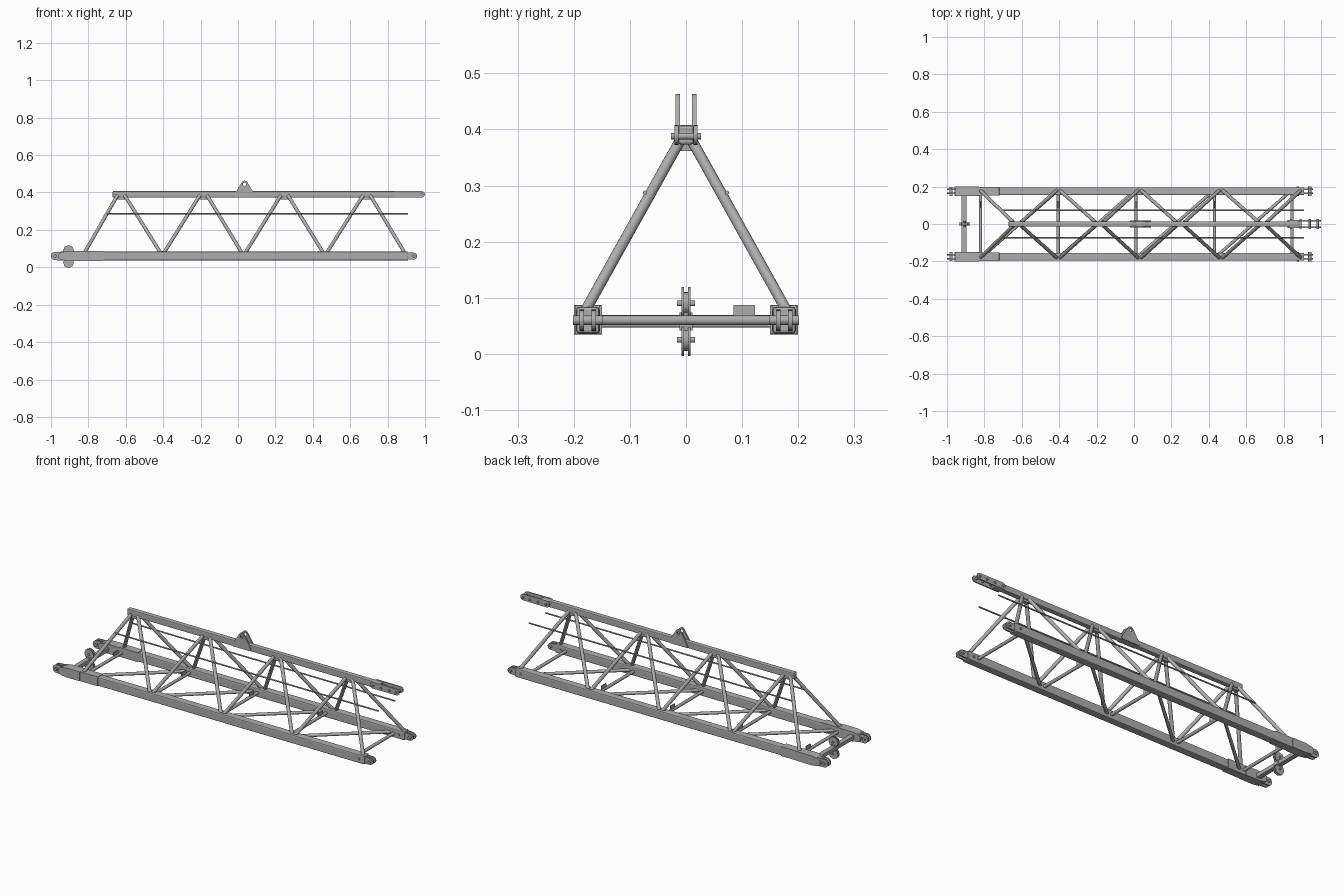
import bpy, math
from mathutils import Vector
from mathutils.geometry import convex_hull_2d

cube = bpy.data.objects.get("Cube")
if cube:
    bpy.data.objects.remove(cube, do_unlink=True)

steel = bpy.data.materials.new("grey_steel")
steel.use_nodes = True
GREY = (0.42, 0.42, 0.42, 1)
steel.diffuse_color = GREY
steel.node_tree.nodes["Principled BSDF"].inputs["Base Color"].default_value = GREY


def box(name, x, y, z, bevel=0):
    """Box from three (min, max) ranges."""
    bpy.ops.mesh.primitive_cube_add(size=1, location=[sum(r) / 2 for r in (x, y, z)])
    o = bpy.context.object
    o.name = name
    o.scale = [abs(r[1] - r[0]) for r in (x, y, z)]
    bpy.ops.object.transform_apply(location=False, rotation=False, scale=True)
    o.data.materials.append(steel)
    if bevel:
        m = o.modifiers.new("bevel", "BEVEL")
        m.width, m.segments = bevel, 2
    return o


def tube(name, a, b, r, sides=16):
    """Round bar between two points."""
    a, b = Vector(a), Vector(b)
    d = b - a
    bpy.ops.mesh.primitive_cylinder_add(vertices=sides, radius=r, depth=d.length, location=(a + b) / 2)
    o = bpy.context.object
    o.name = name
    o.rotation_euler = d.to_track_quat("Z", "Y").to_euler()
    o.data.materials.append(steel)
    bpy.ops.object.shade_smooth_by_angle(angle=math.radians(40))
    return o


def circle(x, z, r, n=20):
    return [Vector((x + r * math.cos(t * math.tau / n), z + r * math.sin(t * math.tau / n))) for t in range(n)]


def plate(name, circles, y, thick, holes=(), n=20):
    """Upright plate: hull around circles in x and z, with round holes."""
    pts = [p for c in circles for p in circle(*c, n)]
    loops = [[pts[i] for i in convex_hull_2d(pts)]] + [circle(*h) for h in holes]
    cu = bpy.data.curves.new(name, "CURVE")
    cu.dimensions, cu.fill_mode, cu.extrude = "2D", "BOTH", thick / 2
    for loop in loops:
        s = cu.splines.new("POLY")
        s.points.add(len(loop) - 1)
        for p, v in zip(s.points, loop):
            p.co = (v.x, v.y, 0, 1)
        s.use_cyclic_u = True
    tmp = bpy.data.objects.new(name + "_outline", cu)
    bpy.context.collection.objects.link(tmp)
    bpy.context.view_layer.update()
    mesh = bpy.data.meshes.new_from_object(tmp.evaluated_get(bpy.context.evaluated_depsgraph_get()))
    bpy.data.objects.remove(tmp, do_unlink=True)
    o = bpy.data.objects.new(name, mesh)
    bpy.context.collection.objects.link(o)
    o.rotation_euler.x = math.pi / 2
    o.location.y = y
    mesh.materials.clear()
    mesh.materials.append(steel)
    return o


def pin(name, x, y, z, half, r):
    tube(name, (x, y - half, z), (x, y + half, z), r)


BOTTOM = [-0.83, -0.405, 0.03, 0.465, 0.9]
TOP = [-0.625, -0.185, 0.248, 0.688]
CROSS = [-0.82, -0.405, 0.01, 0.43, 0.845]
Z = 0.06

for side, s in (("right", -1), ("left", 1)):
    y = s * 0.175
    # Lower chord with heavier sleeve and tapered head
    box(f"{side}_lower_chord", (-0.83, 0.91), (y - 0.021, y + 0.021), (0.036, 0.084), 0.006)
    plate(f"{side}_chord_sleeve", [(-0.722, 0.037, 0.002), (-0.722, 0.085, 0.002),
          (-0.83, 0.037, 0.002), (-0.83, 0.085, 0.002)], y, 0.044)
    plate(f"{side}_chord_head", [(-0.83, 0.037, 0.002), (-0.83, 0.085, 0.002), (-0.91, 0.037, 0.002),
          (-0.91, 0.085, 0.002), (-0.94, 0.06, 0.021)], y, 0.05)
    for k in (-1, 1):
        # Connecting lugs at both chord ends
        plate(f"{side}_rear_lug", [(-0.978, Z, 0.022), (-0.92, Z, 0.024)], y + k * 0.011, 0.008, [(-0.978, Z, 0.007)])
        plate(f"{side}_front_lug", [(0.94, Z, 0.018), (0.87, Z, 0.02)], y + k * 0.011, 0.008)
    pin(f"{side}_rear_pin", -0.978, y, Z, 0.024, 0.0085)
    pin(f"{side}_front_pin", 0.94, y, Z, 0.026, 0.0085)
    pin(f"{side}_front_bolt", 0.875, y, Z, 0.026, 0.006)

    # Side lacing between the lower and upper chords
    for i, t in enumerate(TOP):
        for k, b in ((-1, BOTTOM[i]), (1, BOTTOM[i + 1])):
            tube(f"{side}_side_brace", (b - k * 0.008, s * 0.18, 0.076), (t + k * 0.02, s * 0.009, 0.383), 0.0095)
    # Thin guide rope
    tube(f"{side}_guide_rope", (-0.7, s * 0.073, 0.287), (0.91, s * 0.073, 0.287), 0.004, 8)

# Floor lacing
for i, x in enumerate(CROSS):
    tube("floor_cross_bar", (x, -0.17, Z), (x, 0.17, Z), 0.0085)
    if i < 4:
        tube("floor_diagonal", (x + 0.02, -0.165, Z), (CROSS[i + 1] - 0.02, 0.165, Z), 0.0085)
        box("floor_bracket", (x - 0.003, x + 0.003), (0.085, 0.123), (0.064, 0.087))

# End beam carrying the pair of rollers
box("end_beam", (-0.922, -0.895), (-0.155, 0.155), (0.047, 0.069), 0.003)
for z in (0.025, 0.09):
    for k in (-1, 1):
        plate("roller_flange", [(-0.906, z, 0.029)], k * 0.006, 0.004, n=8)
    plate("roller_core", [(-0.906, z, 0.02)], 0, 0.012)
    pin("roller_pin", -0.906, 0, z, 0.016, 0.005)
box("roller_mount", (-0.92, -0.892), (-0.012, 0.012), (0.042, 0.074))

# Upper chord with node gussets
box("upper_chord", (-0.67, 0.88), (-0.014, 0.014), (0.373, 0.408), 0.005)
for t in TOP:
    box("node_gusset", (t - 0.022, t + 0.022), (-0.01, 0.01), (0.362, 0.378))

for k in (-1, 1):
    # Fork at the upper chord end
    plate("upper_fork_plate", [(0.84, 0.39, 0.018), (0.982, 0.39, 0.017)], k * 0.017, 0.007,
          [(0.982, 0.39, 0.006)])
    # Triangular lifting eye
    plate("lifting_eye", [(-0.017, 0.38, 0.004), (-0.014, 0.392, 0.004), (0.035, 0.446, 0.017),
          (0.084, 0.392, 0.004), (0.087, 0.38, 0.004)], k * 0.0145, 0.008, [(0.035, 0.444, 0.009)])
for x in (0.84, 0.89, 0.94, 0.982):
    pin("upper_fork_pin", x, 0, 0.388, 0.027, 0.006)
